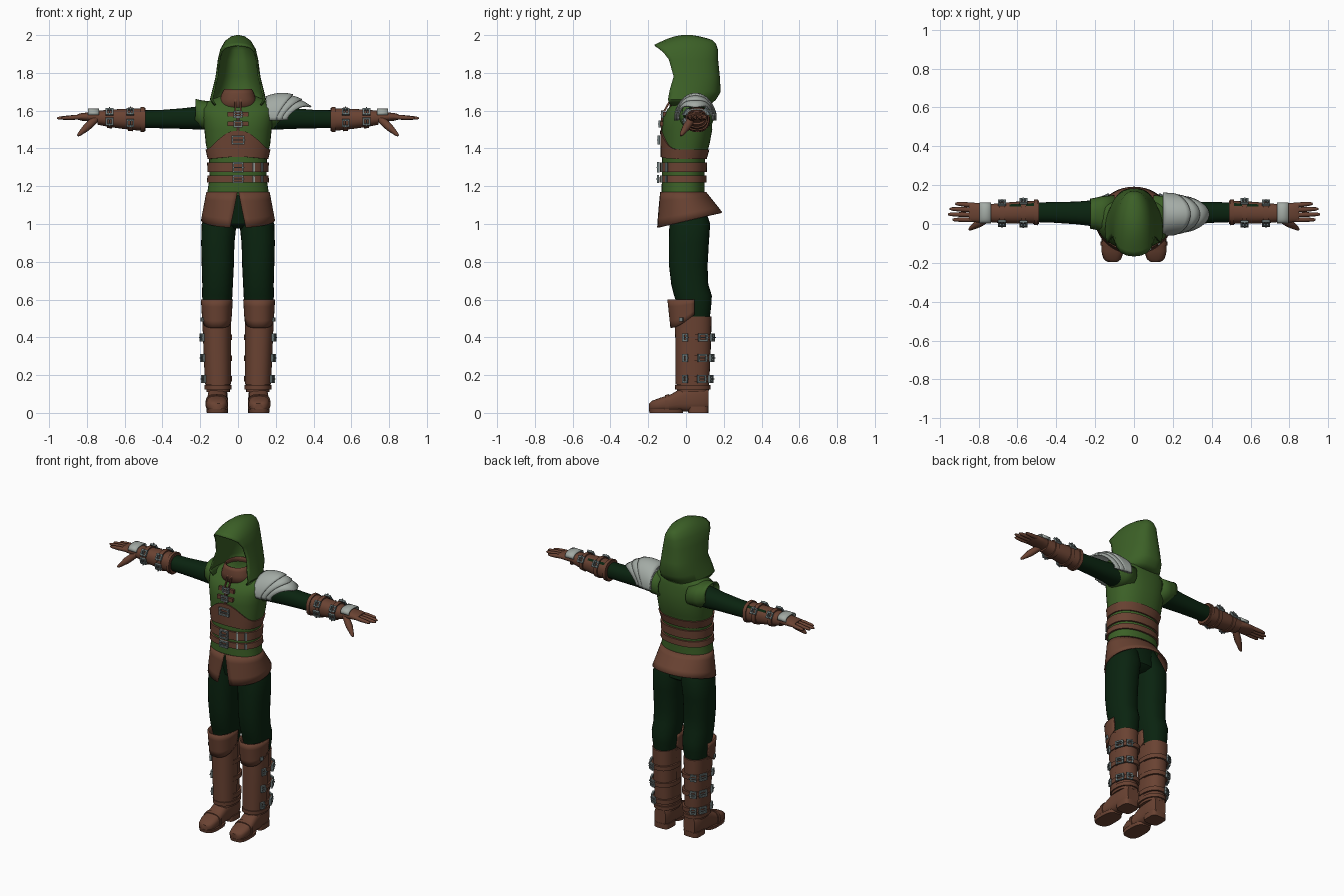
import bpy, bmesh
from math import sin, cos, pi, radians
from mathutils import Vector, Matrix

if "Cube" in bpy.data.objects:
    bpy.data.objects.remove(bpy.data.objects["Cube"])


def material(name, rgb):
    m = bpy.data.materials.new(name)
    m.diffuse_color = (*rgb, 1)
    m.use_nodes = True
    m.node_tree.nodes["Principled BSDF"].inputs["Base Color"].default_value = m.diffuse_color
    return m


GREEN = material("green_cloth", (0.045, 0.118, 0.020))
DARK = material("dark_green_cloth", (0.003, 0.017, 0.005))
BROWN = material("brown_leather", (0.143, 0.055, 0.032))
DEEP = material("dark_leather", (0.075, 0.028, 0.018))
PALE = material("pale_metal", (0.37, 0.41, 0.38))
STEEL = material("grey_metal", (0.16, 0.20, 0.20))


def finish(name, bm, mat, thick=0):
    bmesh.ops.remove_doubles(bm, verts=bm.verts, dist=1e-5)
    bmesh.ops.recalc_face_normals(bm, faces=bm.faces)
    me = bpy.data.meshes.new(name)
    for f in bm.faces:
        f.smooth = True
    bm.to_mesh(me)
    bm.free()
    me.set_sharp_from_angle(angle=radians(40))
    me.materials.append(mat)
    ob = bpy.data.objects.new(name, me)
    bpy.context.collection.objects.link(ob)
    if thick:
        mod = ob.modifiers.new("thickness", "SOLIDIFY")
        mod.thickness, mod.offset = thick, 0
    return ob


def grid(name, f, nu, nv, mat, wrap=False, thick=0, caps=False, s=1):
    """Surface from f(u, v) with u, v in 0..1; s=-1 mirrors it in x."""
    bm = bmesh.new()
    rows = []
    for j in range(nv + 1):
        pts = [f(i / nu, j / nv) for i in range(nu if wrap else nu + 1)]
        rows.append([bm.verts.new((s * p[0], p[1], p[2])) for p in pts])
    for a, b in zip(rows, rows[1:]):
        for i in range(nu):
            k = (i + 1) % len(a)
            bm.faces.new((a[i], a[k], b[k], b[i]))
    if caps:
        bm.faces.new(rows[0])
        bm.faces.new(rows[-1])
    return finish(name, bm, mat, thick)


def spow(c, e):
    return abs(c) ** e * (1 if c >= 0 else -1)


def ring(sec, a, off=0, p=2.3, axis="z"):
    """Point on the superellipse section (t, c0, c1, r0, r1)."""
    t, c0, c1, r0, r1 = sec
    m = c0 + (r0 + off) * spow(cos(a), 2 / p)
    n = c1 + (r1 + off) * spow(sin(a), 2 / p)
    return {"z": (m, n, t), "x": (t, m, n), "y": (m, t, n)}[axis]


def at(secs, t):
    for a, b in zip(secs, secs[1:]):
        if t <= b[0]:
            break
    k = (t - a[0]) / (b[0] - a[0])
    return [t] + [p + (q - p) * k for p, q in zip(a[1:], b[1:])]


def loft(name, secs, mat, axis="z", n=28, p=2.3, caps=True, thick=0, s=1):
    m = len(secs) - 1
    return grid(name, lambda u, v: ring(secs[round(v * m)], 2 * pi * u, 0, p, axis),
                n, m, mat, True, thick, caps, s)


def band(name, secs, lo, hi, off, mat, axis="z", p=2.3, a0=0, a1=2 * pi, s=1):
    """Raised strap following a loft between lo(a) and hi(a)."""
    def f(u, v):
        a = a0 + (a1 - a0) * u
        k = round(v * 3)
        t = lo(a) if k < 2 else hi(a)
        return ring(at(secs, t), a, off if k in (1, 2) else -0.004, p, axis)
    return grid(name, f, 36, 3, mat, wrap=a1 - a0 > 6.2, s=s)


def boxes(name, parts, mat, loc=(0, 0, 0), normal=(0, -1, 0), along=(1, 0, 0)):
    """Joined boxes; local x runs along, local z points out along normal."""
    z = Vector(normal).normalized()
    x = Vector(along)
    x = (x - z * x.dot(z)).normalized()
    y = z.cross(x)
    M = Matrix.Translation(loc) @ Matrix((x, y, z)).transposed().to_4x4()
    bm = bmesh.new()
    for c, size in parts:
        bmesh.ops.create_cube(bm, size=1, matrix=M @ Matrix.Translation(c) @ Matrix.Diagonal((*size, 1)))
    return finish(name, bm, mat)


def buckle(name, loc, normal, along, w=0.045, h=0.045):
    t = 0.009
    boxes(name, [((0, h / 2, 0), (w, t, 0.012)), ((0, -h / 2, 0), (w, t, 0.012)),
                 ((w / 2, 0, 0), (t, h + t, 0.012)), ((-w / 2, 0, 0), (t, h + t, 0.012)),
                 ((0.004, 0, 0.006), (w + 0.012, 0.006, 0.008))], STEEL, loc, normal, along)


# Tunic body
TORSO = [(1.15, 0, -.015, .165, .114), (1.25, 0, -.015, .150, .113), (1.35, 0, -.012, .153, .114),
         (1.42, 0, 0, .170, .124), (1.50, 0, .005, .178, .134), (1.56, 0, .008, .188, .130),
         (1.61, 0, .018, .192, .115), (1.645, 0, .035, .168, .092), (1.68, 0, .04, .09, .075)]
loft("tunic", TORSO, GREEN, n=40)
front = -pi / 2


def on_front(z, off=0.0):
    return (0, ring(at(TORSO, z), front, off)[1], z)


# Chest band and waist belts
def peak(a):
    return max(0, -sin(a)) ** 4


band("chest_band", TORSO, lambda a: 1.345 + .01 * peak(a), lambda a: 1.395 + .1 * peak(a), .008, BROWN)
for z, h in ((1.30, .026), (1.238, .018)):
    band("waist_belt", TORSO, lambda a: z - h, lambda a: z + h, .011, BROWN)
    buckle("belt_buckle", on_front(z, .02), (0, -1, 0), (1, 0, 0), .05, h * 1.8)
    for x in (.075, .135):
        a = front + x / .16
        p = ring(at(TORSO, z), a, .014)
        boxes("belt_tip", [((0, 0, 0), (.012, h * 2, .009))], PALE if x < .1 else STEEL,
              p, (cos(a), sin(a), 0), (-sin(a), cos(a), 0))
buckle("chest_buckle", on_front(1.445, .018), (0, -1, 0), (1, 0, 0), .06, .04)

# Front fastening
boxes("chest_placket", [((0, 0, 0), (.018, .11, .012))], DEEP, on_front(1.545, .002))
for z in (1.58, 1.53):
    boxes("chest_strap", [((0, 0, 0), (.11, .024, .016))], BROWN, on_front(z, .003))
    buckle("chest_clasp", on_front(z, .014), (0, -1, 0), (1, 0, 0), .04, .028)
boxes("collar_cord", [((-.014, 0, 0), (.007, .08, .01)), ((.014, 0, 0), (.007, .08, .01))], BROWN,
      (0, -.096, 1.632), (0, -1, .55))


# Skirt with front slit
def skirt(u, v):
    g = .02 + .2 * v
    a = front + g + (2 * pi - 2 * g) * u
    low = 1.02 + .04 * sin(a)
    return ((.164 + .028 * v) * cos(a), -.015 + .033 * v + (.118 + .053 * v) * sin(a), 1.168 + (low - 1.168) * v)


grid("skirt", skirt, 40, 4, BROWN, thick=.008)

# Hood: rows (z front, z back, half width, y front, y back, ridge bump)
HOOD = [(1.63, 1.63, .135, -.085, .12, 0), (1.66, 1.66, .156, -.095, .155, 0), (1.71, 1.70, .143, -.085, .18, 0),
        (1.78, 1.78, .124, -.065, .175, 0), (1.87, 1.87, .111, -.09, .166, 0), (1.912, 1.922, .098, -.122, .165, .010),
        (1.933, 1.953, .074, -.148, .155, .024), (1.942, 1.970, .040, -.161, .138, .033),
        (1.945, 1.975, 0, -.166, .125, .036)]


def hood(u, v):
    zf, zb, w, yf, yb, bump = HOOD[round(v * 8)]
    c, t = cos(pi * u), sin(pi * u)
    return (w * spow(c, .75) * (1 - .12 * (1 - t) ** 3), yf + (yb - yf) * t, zf + (zb - zf) * t + bump * sin(pi * t))


grid("hood", hood, 36, 8, GREEN, thick=.008)
loft("neck_mask", [(1.61, 0, .005, .10, .09), (1.66, 0, .005, .092, .088), (1.69, 0, .005, .082, .085),
                   (1.712, 0, .005, .07, .078)], BROWN, caps=False, thick=.008)

# Shoulder guard: three overlapping plates on one side
for i in range(3):
    def plate(u, v):
        th = radians(-8 + 196 * u)
        tip = .205 + .03 * i + (.085 + .018 * i) * max(0, sin(th)) ** 1.2
        x = .15 + (tip - .15) * v
        k = (x - .15) / .23
        R = .108 - .006 * i
        high = .125 - .007 * i - .048 * ((x - .235) / .14) ** 2
        return (x, .05 - R * cos(th) * (1 - .15 * k), 1.565 + high * sin(th))
    grid("shoulder_plate", plate, 24, 6, PALE, thick=.009)

# Trousers seat
loft("trouser_seat", [(.975, 0, .02, .05, .06), (1.0, 0, .02, .12, .095), (1.16, 0, -.01, .14, .095)], DARK)

LEG = [(.49, .112, .04, .064, .084), (.56, .11, .045, .075, .088), (.62, .11, .037, .08, .10),
       (.68, .108, .02, .081, .098), (.78, .107, .012, .085, .102), (.9, .107, .015, .088, .106),
       (1.0, .10, .02, .092, .108), (1.07, .088, .01, .078, .095), (1.15, .075, -.01, .058, .08)]
SHAFT = [(.11, .105, .036, .062, .084), (.3, .110, .04, .066, .09), (.51, .113, .042, .071, .094)]
FOOT = [(-.195, .110, .032, .025, .018), (-.182, .111, .037, .044, .026), (-.14, .112, .044, .056, .035),
        (-.08, .112, .053, .054, .045), (-.03, .110, .068, .052, .06), (.03, .108, .075, .052, .07),
        (.09, .106, .075, .052, .07), (.118, .105, .075, .04, .06)]
SLEEVE = [(.12, .055, 1.565, .075, .06), (.2, .055, 1.562, .068, .062), (.3, .057, 1.558, .058, .054),
          (.42, .06, 1.555, .053, .048), (.52, .06, 1.555, .05, .047)]
BRACER = [(.49, .06, 1.553, .061, .061), (.53, .06, 1.553, .058, .058), (.62, .058, 1.557, .056, .052),
          (.7, .056, 1.56, .05, .043), (.745, .056, 1.563, .046, .037)]
PALM = [(.73, .056, 1.565, .042, .03), (.78, .057, 1.567, .05, .025), (.83, .06, 1.567, .05, .02),
        (.85, .06, 1.567, .045, .014)]


def tube(name, p, q, r0, r1, mat, s):
    """Tapered finger between two points with a rounded tip."""
    p, q = Vector(p), Vector(q)
    d = (q - p).normalized()
    e = d.cross(Vector((0, 1, .3))).normalized()
    g = d.cross(e)
    steps = [(0, r0), (.5, r0), (.9, r1), (1, r1 * .5)]

    def f(u, v):
        k, r = steps[round(v * 3)]
        return p + (q - p) * k + (e * cos(2 * pi * u) + g * sin(2 * pi * u)) * r
    grid(name, f, 10, 3, mat, True, caps=True, s=s)


for s in (1, -1):
    # Trouser leg and boot
    loft("trouser_leg", LEG, DARK, s=s)
    loft("boot_shaft", SHAFT, BROWN, s=s)
    band("boot_ankle_trim", SHAFT, lambda a: .125, lambda a: .148, .009, BROWN, s=s)
    band("boot_front_panel", SHAFT, lambda a: .15, lambda a: .50, .006, BROWN, a0=pi - .05, a1=2 * pi + .05, s=s)

    def knee(u, v):
        a = pi * (.97 + 1.06 * u)
        low = .45 + .07 * abs(2 * u - 1) ** 3
        return ring((low + (.6 - low) * v, .112, .03, .074 + .006 * v, .108 + .016 * v), a)
    grid("boot_knee_flap", knee, 24, 4, BROWN, thick=.009, s=s)
    loft("boot_foot", FOOT, BROWN, "y", p=2.8, s=s)
    band("toe_strap", FOOT, lambda a: -.11, lambda a: -.09, .005, BROWN, "y", 2.8, s=s)
    loft("boot_sole", [(0, .111, -.105, .054, .088), (.02, .111, -.105, .057, .092)], BROWN, p=3, s=s)
    loft("boot_heel", [(0, .106, .065, .052, .053), (.035, .106, .065, .053, .055)], BROWN, p=4, s=s)
    for z in (.40, .29, .18):
        band("boot_strap", SHAFT, lambda a: z - .014, lambda a: z + .014, .012, BROWN, a0=-.4, a1=pi + .3, s=s)
        for a, w in ((.42, .042), (1.15, .03), (-.38, .02)):
            p = ring(at(SHAFT, z), a, .015)
            buckle("boot_buckle", (s * p[0], p[1], p[2]), (s * cos(a), sin(a), 0), (-s * sin(a), cos(a), 0), w, .034)
    boxes("knee_stud", [((0, 0, 0), (.022, .022, .014))], STEEL, (s * .187, -.025, .495), (s, -.4, 0), (0, 1, 0))

    # Sleeve, shoulder cap and bracer
    loft("sleeve", SLEEVE, DARK, "x", s=s)
    loft("shoulder_cap", [(.10, .045, 1.57, .10, .07), (.17, .052, 1.574, .086, .074), (.20, .053, 1.582, .078, .070),
                          (.225, .053, 1.594, .073, .064)], GREEN, "x", caps=False, thick=.008, s=s)
    loft("bracer", BRACER, BROWN, "x", s=s)
    band("bracer_cuff", BRACER, lambda a: .495, lambda a: .515, .006, BROWN, "x", s=s)
    band("bracer_slit", BRACER, lambda a: .50, lambda a: .64, .003, DARK, "x", a0=.75, a1=1.05, s=s)
    for x in (.57, .68):
        band("bracer_strap", BRACER, lambda a: x - .013, lambda a: x + .013, .007, BROWN, "x", s=s)
        for a in (.6, pi - .6, pi + .25):
            p = ring(at(BRACER, x), a, .011, axis="x")
            buckle("bracer_buckle", (s * p[0], p[1], p[2]), (0, cos(a), sin(a)), (0, -sin(a), cos(a)), .032, .032)

    # Gloved hand with plate
    loft("palm", PALM, BROWN, "x", s=s)
    grid("hand_plate", lambda u, v: (.735 + .06 * v, .057 - .05 * cos(pi * u), 1.578 + .03 * sin(pi * u) ** .6),
         14, 2, PALE, thick=.008, s=s)
    for y0, y1, x1 in ((.022, .022, .935), (.047, .05, .958), (.072, .078, .95), (.096, .105, .92)):
        tube("finger", (.82, y0, 1.567), (x1, y1, 1.56), .0125, .009, BROWN, s)
    tube("thumb", (.755, .03, 1.555), (.848, -.028, 1.468), .021, .011, BROWN, s)
